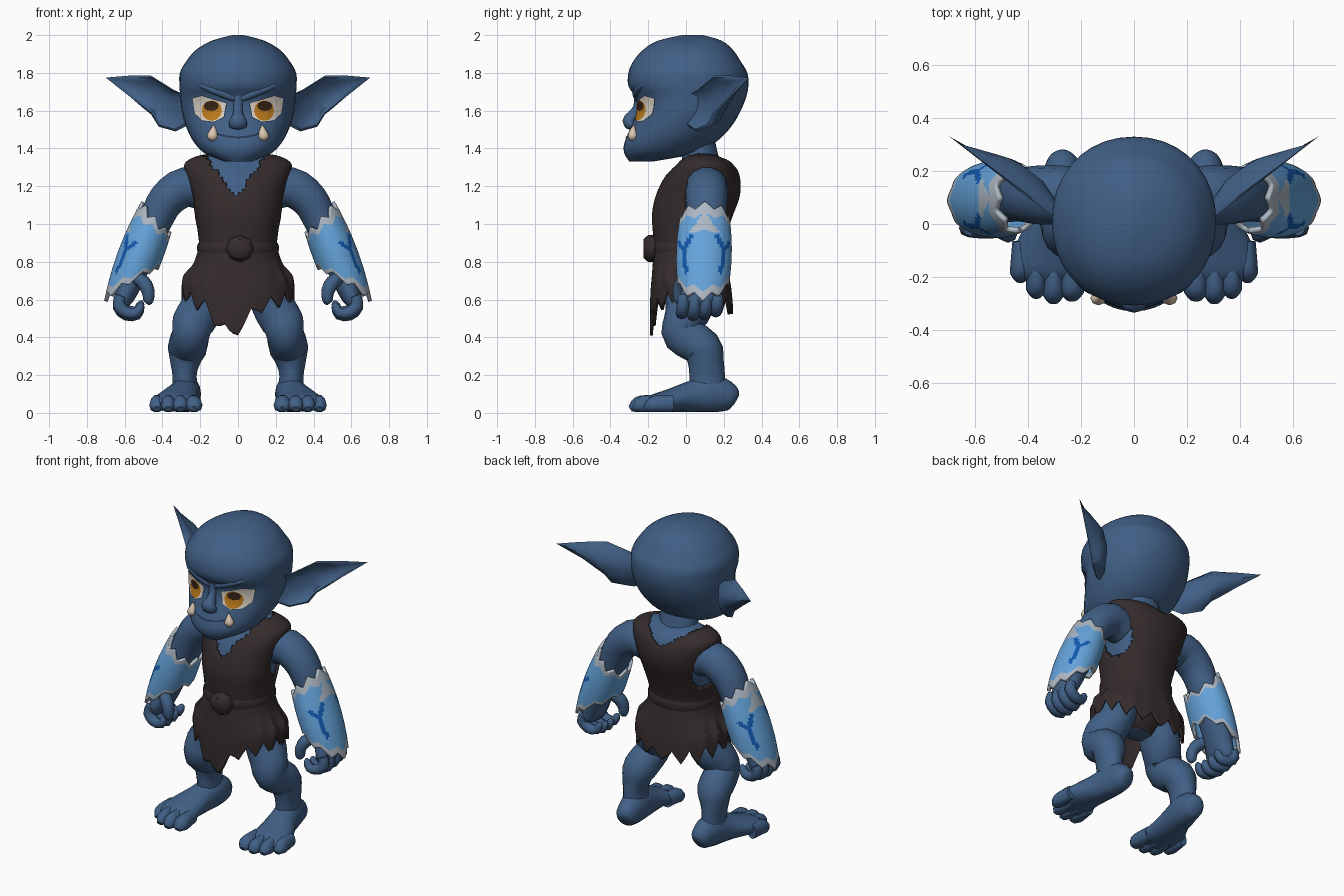
import bpy, math, random
from math import cos, sin, pi, radians
from mathutils import Vector
from mathutils.bvhtree import BVHTree
import bmesh

random.seed(4)
cube = bpy.data.objects.get("Cube")
if cube:
    bpy.data.objects.remove(cube, do_unlink=True)


def material(name, r, g, b):
    m = bpy.data.materials.new(name)
    m.use_nodes = True
    m.diffuse_color = (r, g, b, 1)
    for node in m.node_tree.nodes:
        if node.type == "BSDF_PRINCIPLED":
            node.inputs["Base Color"].default_value = (r, g, b, 1)
    return m


SKIN = material("blue skin", .052, .115, .235)
SHADE = material("dark blue crease", .019, .038, .08)
CLOTH = material("dark brown cloth", .036, .025, .025)
ICE = material("light blue bracer", .13, .37, .71)
TRIM = material("pale grey trim", .42, .48, .55)
RUNE = material("deep blue marking", .006, .1, .43)
WHITE = material("eye white", .72, .65, .56)
AMBER = material("amber iris", .51, .2, .012)
PUPIL = material("dark pupil", .04, .017, .008)
IVORY = material("ivory tusk", .7, .56, .43)


def smooth(keys, k):
    """Catmull-Rom interpolation through tuples of numbers."""
    out, n = [], len(keys)
    for i in range(n - 1):
        quad = [keys[max(0, min(n - 1, i + d))] for d in (-1, 0, 1, 2)]
        for s in range(k):
            t = s / k
            out.append([b + .5 * t * (c - a + t * (2*a - 5*b + 4*c - d + t * (3*(b - c) + d - a)))
                        for a, b, c, d in zip(*quad)])
    return out + [list(keys[-1])]


def skin(name, rings, mats, rule=None, caps=(True, True), mirror=False, thick=0):
    """Joins rings of points into a surface; rule picks a colour or drops a face with -1."""
    bm = bmesh.new()
    grid = [[bm.verts.new(p) for p in ring] for ring in rings]
    n = len(grid[0])
    for i in range(len(grid) - 1):
        for j in range(n):
            quad = (grid[i][j], grid[i][(j + 1) % n], grid[i + 1][(j + 1) % n], grid[i + 1][j])
            mid = sum((v.co for v in quad), Vector()) / 4
            pick = rule(i, j, mid) if rule else 0
            if pick >= 0:
                bm.faces.new(quad).material_index = pick
    for use, ring in zip(caps, (grid[0], grid[-1])):
        if use:
            bm.faces.new(ring)
    bmesh.ops.delete(bm, geom=[v for v in bm.verts if not v.link_faces], context="VERTS")
    bmesh.ops.recalc_face_normals(bm, faces=bm.faces)
    mesh = bpy.data.meshes.new(name)
    bm.to_mesh(mesh)
    bm.free()
    for m in mats:
        mesh.materials.append(m)
    ob = bpy.data.objects.new(name, mesh)
    bpy.context.collection.objects.link(ob)
    bpy.ops.object.select_all(action="DESELECT")
    ob.select_set(True)
    bpy.context.view_layer.objects.active = ob
    bpy.ops.object.shade_smooth_by_angle(angle=radians(50))
    if thick:
        mod = ob.modifiers.new("thickness", "SOLIDIFY")
        mod.thickness = thick
    if mirror:
        ob.modifiers.new("mirror", "MIRROR")
    return ob


def limb(name, keys, mat, ref=(0, 1, 0), segs=12, k=3, mirror=True):
    """Tube through (x, y, z, radius along ref, radius across ref)."""
    pts = smooth(keys, k)
    rings = []
    for i, p in enumerate(pts):
        c = Vector(p[:3])
        t = (Vector(pts[min(i + 1, len(pts) - 1)][:3]) - Vector(pts[max(i - 1, 0)][:3])).normalized()
        b = Vector(ref)
        b = (b - t * b.dot(t)).normalized()
        a = t.cross(b)
        ring = [c + b * p[3] * cos(2*pi*j/segs) + a * p[4] * sin(2*pi*j/segs) for j in range(segs)]
        rings.append([Vector((v.x, v.y, max(v.z, .005))) for v in ring])
    return skin(name, rings, [mat], mirror=mirror)


def section(z, hw, front, back, segs, pad=0, power=.9):
    """Rounded horizontal outline."""
    mid, depth = (front + back) / 2, (back - front) / 2
    ring = []
    for j in range(segs):
        c, s = cos(2*pi*j/segs), sin(2*pi*j/segs)
        ring.append(Vector((math.copysign(abs(c)**power, c) * (hw + pad),
                            mid + math.copysign(abs(s)**power, s) * (depth + pad), z)))
    return ring


# Head
head_keys = [(1.33, .07, -.30, -.18), (1.37, .17, -.325, .04), (1.41, .215, -.33, .12),
             (1.46, .25, -.315, .19), (1.53, .28, -.285, .25), (1.6, .298, -.262, .29),
             (1.67, .305, -.268, .318), (1.73, .31, -.305, .33), (1.8, .308, -.305, .325),
             (1.86, .275, -.28, .29), (1.92, .225, -.23, .25), (1.97, .14, -.15, .19),
             (2, .03, -.02, .09)]
head = skin("head", [section(*k, 36, power=.95) for k in smooth(head_keys, 3)], [SKIN])
tree = BVHTree.FromPolygons([v.co for v in head.data.vertices], [p.vertices for p in head.data.polygons])


def on_face(x, z, lift):
    hit, n, _, _ = tree.ray_cast(Vector((x, -1, z)), Vector((0, 1, 0)))
    return hit + n * (lift if n.y < 0 else -lift)


def decal(name, outline, mat, lift, mirror=True, grow=1):
    """Thin patch laid on the face."""
    n = len(outline)
    cx, cz = (sum(p[i] for p in outline) / n for i in (0, 1))
    dense = [(a[0] + (b[0] - a[0]) * t / 3, a[1] + (b[1] - a[1]) * t / 3)
             for a, b in zip(outline, outline[1:] + outline[:1]) for t in range(3)]
    rings = [[on_face(cx + (x - cx) * s * grow, cz + (z - cz) * s * grow, lift) for x, z in dense]
             for s in (1, .75, .5, .25)]
    ob = skin(name, rings, [mat], caps=(False, True), mirror=mirror)
    if ob.data.polygons[0].normal.y > 0:
        ob.data.flip_normals()


def oval(x, z, rx, rz):
    return [(x + rx * cos(pi * j / 6), z + rz * sin(pi * j / 6)) for j in range(12)]


# Eyes
eye = [(.062, 1.64), (.075, 1.565), (.125, 1.54), (.185, 1.547), (.225, 1.585), (.237, 1.665), (.19, 1.68), (.13, 1.66)]
decal("eyelid", eye, SHADE, .003, grow=1.05)
decal("eye", eye, WHITE, .006)
decal("iris", oval(.135, 1.6, .052, .057), AMBER, .009)
decal("pupil", oval(.137, 1.625, .037, .029), PUPIL, .012)

# Brows, nose, mouth and tusks
limb("brow", [(*on_face(x, z, -.008), r, r) for x, z, r in
              ((.01, 1.655, .012), (.06, 1.678, .022), (.13, 1.703, .02), (.19, 1.727, .016), (.24, 1.75, .004))],
     SKIN, ref=(0, 0, 1), segs=8)
limb("nose", [(0, -.262, 1.69, .01, .03), (0, -.258, 1.62, .022, .024), (0, -.28, 1.57, .034, .032),
              (0, -.3, 1.545, .036, .048), (0, -.285, 1.515, .028, .046), (0, -.28, 1.5, .006, .012)],
     SKIN, segs=10, mirror=False)
for i in range(6):
    x0, x1 = -.12 + i * .04, -.08 + i * .04
    z0, z1 = (1.457 + 1.6 * x * x for x in (x0, x1))
    decal("mouth_line", [(x0, z0 - .005), (x1, z1 - .005), (x1, z1 + .005), (x0, z0 + .005)], SHADE, .004, mirror=False)
lip = on_face(.135, 1.46, .008)
limb("tusk", [(.135, lip.y + .01, 1.445, .015, .015), (.135, lip.y + .004, 1.462, .026, .03),
              (.132, lip.y + .004, 1.488, .02, .022), (.128, lip.y + .01, 1.525, .002, .002)], IVORY, segs=8)

# Ears: cupped front, rim and rounded back
rim = [(.27, 1.68), (.34, 1.71), (.46, 1.785), (.58, 1.785), (.7, 1.775), (.58, 1.68), (.51, 1.62),
       (.46, 1.58), (.42, 1.515), (.33, 1.49), (.27, 1.52), (.26, 1.6)]


def ear_ring(scale, push):
    ring = []
    for x, z in rim:
        x, z = .4 + (x - .4) * scale, 1.66 + (z - 1.66) * scale
        thin = 1 - max(0, min(1, (x - .45) / .22))
        ring.append((x, .07 + .76 * (x - .355) + push * thin, z))
    return ring


skin("ear", [ear_ring(s, p) for s, p in ((.3, .05), (.75, .035), (.93, -.005), (1, .005), (.85, .055), (.4, .1))],
     [SKIN], mirror=True)

# Neck and torso, clothed below the waist
limb("neck", [(0, .1, 1.2, .13, .16), (0, .08, 1.32, .1, .13), (0, .06, 1.45, .09, .12)], SKIN, mirror=False)
tunic_keys = [(.5, .3, -.19, .25), (.63, .295, -.19, .24), (.75, .25, -.18, .22), (.87, .21, -.17, .2),
              (.95, .212, -.175, .215), (1.05, .23, -.18, .25), (1.15, .247, -.16, .285), (1.25, .275, -.115, .285),
              (1.32, .282, -.055, .25), (1.36, .215, -.01, .19), (1.38, .1, .04, .13)]
body_keys = [(.56, .1, -.06, .12), (.64, .19, -.12, .17), (.75, .21, -.15, .19)] + tunic_keys[3:]
skin("torso", [section(*k, 32, pad=-.022) for k in smooth(body_keys, 3)], [SKIN, CLOTH],
     lambda i, j, c: 1 if c.z < .85 else 0)

# Tunic with ragged hem, neckline and armholes
SEGS = 96
teeth = [random.uniform(.7, 1.15) for _ in range(SEGS // 6 + 1)]
rows = [section(*k, SEGS) for k in smooth(tunic_keys, 6)]
for row in rows:
    for j, v in enumerate(row):
        s = sin(2*pi*j/SEGS)
        hem = .67 - .08 * s * s - .03 * abs(j % 6 - 3) * teeth[(j + 3) // 6]
        hem -= .13 * max(0, -sin(2*pi*(j + 2)/SEGS))**20
        if v.z < .8:
            v.z = .8 - (.8 - v.z) * (.8 - hem) / .3


def tunic_rule(i, j, c):
    neck_front = c.y < .07 and c.z > 1.13 + 1.4 * abs(c.x + .012) + .015 * (j % 4 > 1)
    neck_back = c.y >= .07 and c.z > 1.27 + .6 * abs(c.x)
    hole = abs(c.x) > .17 and ((c.y - .1) / .105)**2 + ((c.z - 1.13) / .14)**2 < 1
    return -1 if neck_front or neck_back or hole else 0


skin("tunic", rows, [CLOTH], tunic_rule, caps=(False, False), thick=.015)
skin("belt", [section(z, .21, -.172, .205, 32, pad=p)
              for z, p in ((.84, 0), (.86, .006), (.885, .006), (.9, 0))], [CLOTH], caps=(False, False))
limb("belt_knot", [(.01, -.15, .87, .07, .07), (.01, -.2, .87, .075, .072), (.01, -.225, .87, .05, .05)],
     CLOTH, ref=(1, 0, 0), segs=8, k=1, mirror=False)

# Arms, thumbs and curled fingers
limb("arm", [(.18, .11, 1.17, .1, .1), (.28, .11, 1.195, .112, .108), (.38, .11, 1.125, .11, .1),
             (.445, .11, 1.0, .1, .09), (.55, .1, .78, .105, .085), (.575, .09, .69, .1, .07),
             (.605, .075, .6, .108, .05), (.61, .075, .565, .09, .03)], SKIN, segs=14)
limb("thumb", [(.56, .02, .73, .03, .03), (.5, -.02, .69, .038, .038), (.475, -.035, .64, .036, .034),
               (.475, -.035, .59, .027, .026), (.48, -.035, .575, .008, .008)], SKIN, segs=8)
for i in range(4):
    y, lift = -.015 + i * .06, (.01, 0, .005, .02)[i]
    limb("finger", [(.62, y, .62, .03, .03), (.63, y, .56 + lift, .034, .034), (.59, y - .005, .52 + lift, .034, .032),
                    (.535, y - .01, .52 + lift, .03, .028), (.515, y - .01, .56 + lift, .02, .02),
                    (.515, y - .01, .575 + lift, .006, .006)], SKIN, segs=8, k=2)

# Bracers with pale edges and branching markings
AROUND, ALONG = 64, 44
top, axis = Vector((.43, .1, 1.06)), Vector((.17, -.01, -.44))
out = Vector((.93, 0, .36))


def bracer_ring(i):
    ring = []
    for j in range(AROUND):
        u = 2 * pi * j / AROUND
        jag = .022 * abs(j % 8 - 4)
        a, b = .13 - .1 * cos(u) - jag, .78 + .27 * cos(u) + jag
        t = a + (b - a) * i / ALONG
        swell = 1 - .55 * (t - .5)**2
        ring.append(top + axis * t + out * cos(u) * .118 * swell + Vector((0, sin(u) * .147 * swell, 0)))
    return ring


branches = [((.5, .34), (.8, .5)), ((.8, .5), (.72, .74)), ((.8, .5), (1.15, .4))]


def bracer_rule(i, j, c):
    u = abs((2 * pi * (j + .5) / AROUND + pi) % (2 * pi) - pi)
    s = (i + .5) / ALONG
    p = Vector((u * .13, s * .47))
    for ends in branches:
        a, b = (Vector((q[0] * .13, q[1] * .47)) for q in ends)
        f = max(0, min(1, (p - a).dot(b - a) / (b - a).length_squared))
        if (p - a - (b - a) * f).length < .013:
            return 2
    shard = .1 < s < .3 and u < 2.8 * (s - .08)
    return 1 if s < .11 or s > .91 or shard else 0


skin("bracer", [bracer_ring(i) for i in range(ALONG + 1)], [ICE, TRIM, RUNE], bracer_rule,
     caps=(False, False), mirror=True, thick=.02)

# Legs, feet and toes
limb("leg", [(.12, .03, .74, .13, .11), (.185, .02, .57, .13, .115), (.235, -.015, .48, .105, .115),
             (.25, -.015, .415, .11, .1), (.268, .085, .345, .105, .105), (.28, .105, .27, .095, .082),
             (.283, .112, .2, .094, .066), (.28, .12, .08, .095, .07)], SKIN, segs=14)
limb("foot", [(.265, .265, .07, .03, .035), (.268, .24, .08, .06, .07), (.275, .15, .1, .08, .1),
              (.295, .03, .085, .09, .085), (.325, -.09, .065, .12, .06), (.332, -.17, .052, .132, .046),
              (.335, -.21, .035, .1, .03)], SKIN, ref=(1, 0, 0), segs=16)
for x, y, r in ((.235, -.285, .045), (.305, -.295, .04), (.37, -.275, .038), (.43, -.215, .038)):
    limb("toe", [(x, y + .15, .05, r * .8, .045), (x, y + .06, .045, r, .05), (x, y + .025, .035, r, .038),
                 (x, y, .02, r * .5, .016)], SKIN, ref=(1, 0, 0), segs=10)
